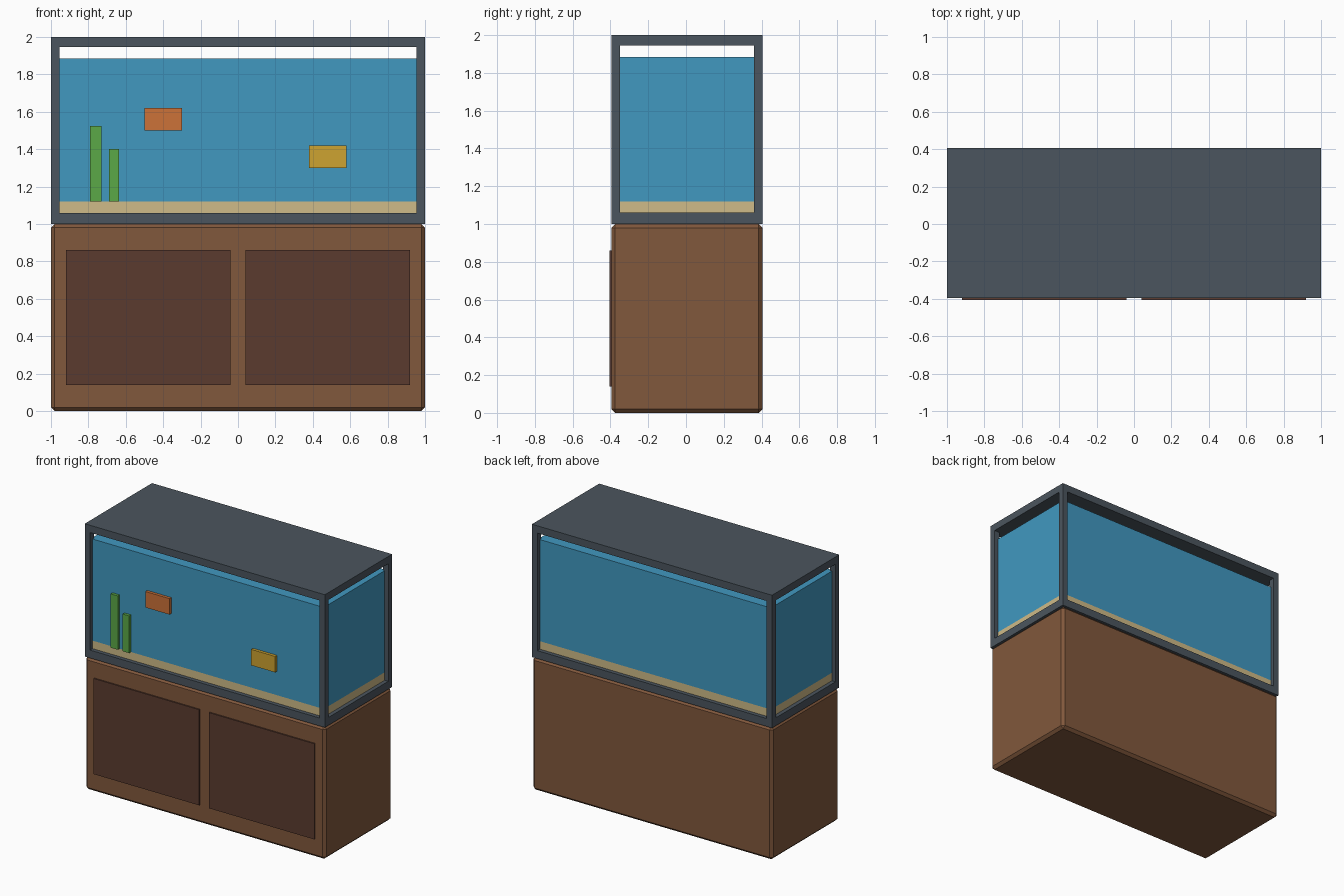
import bpy
import bmesh

if "Cube" in bpy.data.objects:
    bpy.data.objects.remove(bpy.data.objects["Cube"])


def material(name, hex_code):
    """Flat colour from an sRGB hex code."""
    def linear(c):
        return c / 12.92 if c <= 0.04045 else ((c + 0.055) / 1.055) ** 2.4
    rgb = [linear(int(hex_code[i:i + 2], 16) / 255) for i in (0, 2, 4)]
    mat = bpy.data.materials.new(name)
    mat.diffuse_color = (*rgb, 1)
    mat.use_nodes = True
    mat.node_tree.nodes["Principled BSDF"].inputs["Base Color"].default_value = mat.diffuse_color
    return mat


def box(name, x, y, z, mat, bevel=0):
    """Box from (min, max) ranges, with an optional chamfer."""
    bm = bmesh.new()
    bmesh.ops.create_cube(bm, size=1)
    for v in bm.verts:
        v.co = [r[0] if c < 0 else r[1] for c, r in zip(v.co, (x, y, z))]
    mesh = bpy.data.meshes.new(name)
    bm.to_mesh(mesh)
    bm.free()
    mesh.materials.append(mat)
    obj = bpy.data.objects.new(name, mesh)
    bpy.context.collection.objects.link(obj)
    if bevel:
        mod = obj.modifiers.new("chamfer", 'BEVEL')
        mod.width = bevel
        mod.segments = 1
    return obj


wood = material("cabinet wood", "81583C")
dark_wood = material("door wood", "5B3B2F")
grey = material("frame grey", "4B555E")
blue = material("water blue", "4198C0")
sand = material("sand", "CFBB88")
orange = material("fish orange", "CC7239")
yellow = material("fish yellow", "CDA331")
green = material("plant green", "5BA847")

FRONT, BACK = -0.395, 0.405
POST = 0.045
INSET = 0.03

# Cabinet and its two doors
box("cabinet", (-1, 1), (FRONT, BACK), (0, 1), wood, 0.02)
box("left_door", (-0.92, -0.04), (FRONT - 0.01, FRONT + 0.01), (0.14, 0.86), dark_wood)
box("right_door", (0.04, 0.92), (FRONT - 0.01, FRONT + 0.01), (0.14, 0.86), dark_wood)

# Tank frame: base slab, lid and four corner posts
box("tank_base", (-1, 1), (FRONT, BACK), (1, 1.06), grey)
box("tank_lid", (-1, 1), (FRONT, BACK), (1.945, 2), grey)
for side, x in (("left", (-1, -1 + POST)), ("right", (1 - POST, 1))):
    for end, y in (("front", (FRONT, FRONT + POST)), ("back", (BACK - POST, BACK))):
        box(f"{end}_{side}_post", x, y, (1.06, 1.945), grey)

# Sand bed and water, set back from the frame
inner_x = (-1 + INSET, 1 - INSET)
inner_y = (FRONT + INSET, BACK - INSET)
box("sand_bed", inner_x, inner_y, (1.06, 1.12), sand)
box("water", inner_x, inner_y, (1.12, 1.885), blue)

# Fish and plants standing slightly proud of the water front
proud = (FRONT + 0.008, FRONT + INSET + 0.01)
box("orange_fish", (-0.5, -0.3), proud, (1.5, 1.62), orange)
box("yellow_fish", (0.38, 0.58), proud, (1.3, 1.42), yellow)
box("tall_plant", (-0.79, -0.73), proud, (1.12, 1.525), green)
box("short_plant", (-0.69, -0.635), proud, (1.12, 1.4), green)
